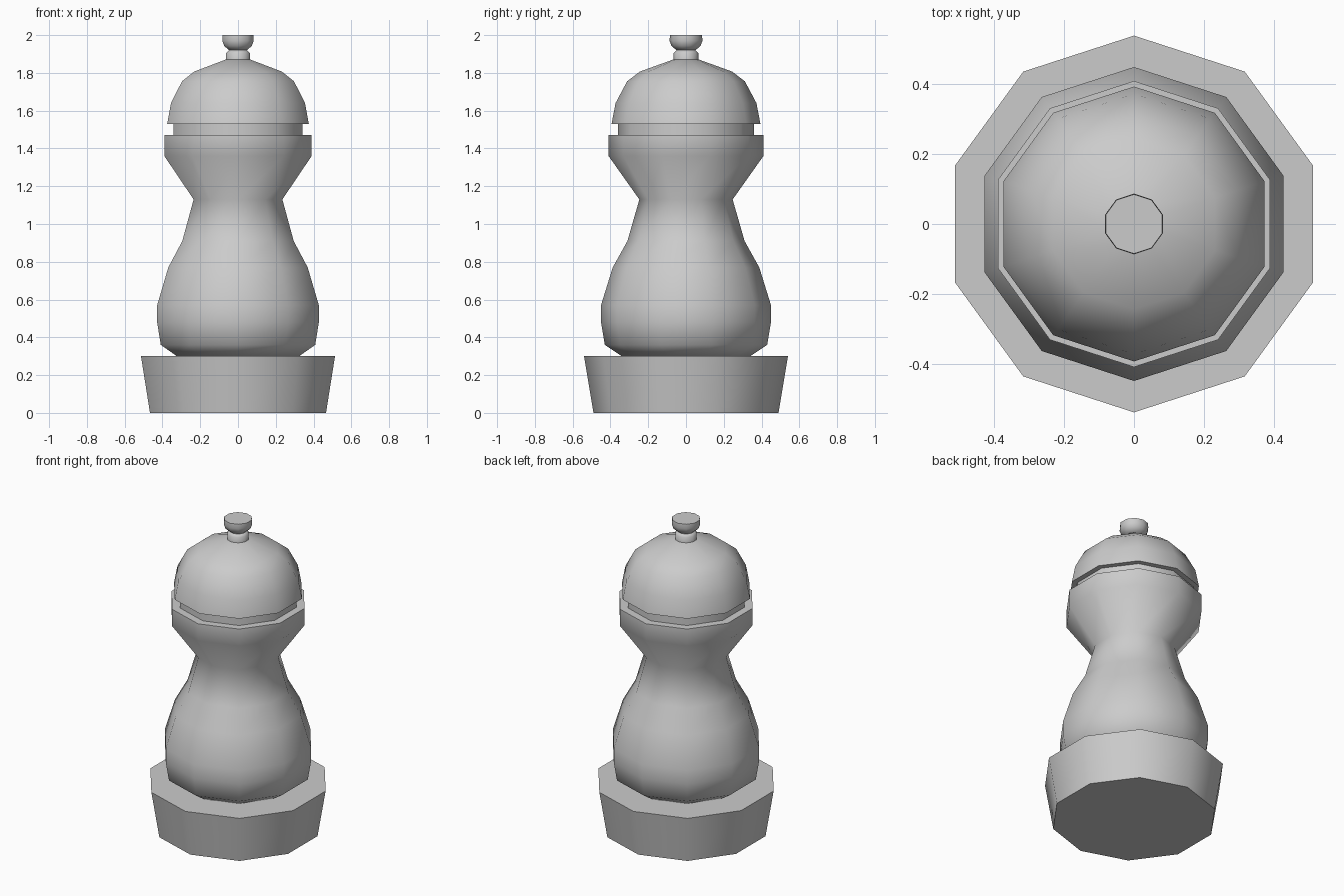
import bpy, bmesh, math

if "Cube" in bpy.data.objects:
    bpy.data.objects.remove(bpy.data.objects["Cube"])

SIDES = 10


def lathe(name, profile):
    """Revolve (radius, z) points into a capped ten-sided solid, corners on the y axis."""
    bm = bmesh.new()
    rings = []
    for r, z in profile:
        angles = [math.pi / 2 + math.tau * i / SIDES for i in range(SIDES)]
        rings.append([bm.verts.new((r * math.cos(a), r * math.sin(a), z)) for a in angles])
    for low, high in zip(rings, rings[1:]):
        for i in range(SIDES):
            j = (i + 1) % SIDES
            bm.faces.new((low[i], low[j], high[j], high[i]))
    bm.faces.new(rings[0][::-1])
    bm.faces.new(rings[-1])
    bmesh.ops.recalc_face_normals(bm, faces=bm.faces)
    mesh = bpy.data.meshes.new(name)
    bm.to_mesh(mesh)
    bm.free()
    obj = bpy.data.objects.new(name, mesh)
    bpy.context.collection.objects.link(obj)
    bpy.ops.object.select_all(action='DESELECT')
    obj.select_set(True)
    bpy.context.view_layer.objects.active = obj
    bpy.ops.object.shade_smooth_by_angle(angle=math.radians(60))
    return obj


# Flared foot
lathe("base", [(0.49, 0), (0.54, 0.30)])

# Waisted body with a collar
lathe("body", [(0.34, 0.30), (0.43, 0.36), (0.45, 0.48), (0.45, 0.57), (0.388, 0.77),
               (0.31, 0.91), (0.247, 1.13), (0.41, 1.36), (0.41, 1.47)])

# Recessed ring between collar and cap
lathe("neck_ring", [(0.36, 1.47), (0.36, 1.535)])

# Domed cap
lathe("cap", [(0.394, 1.53), (0.373, 1.64), (0.312, 1.755), (0.244, 1.807), (0.07, 1.87)])

# Knob and its stem
lathe("knob_stem", [(0.066, 1.86), (0.066, 1.905), (0.05, 1.92)])
lathe("knob", [(0.05, 1.92), (0.077, 1.943), (0.087, 1.97), (0.085, 2.0)])
